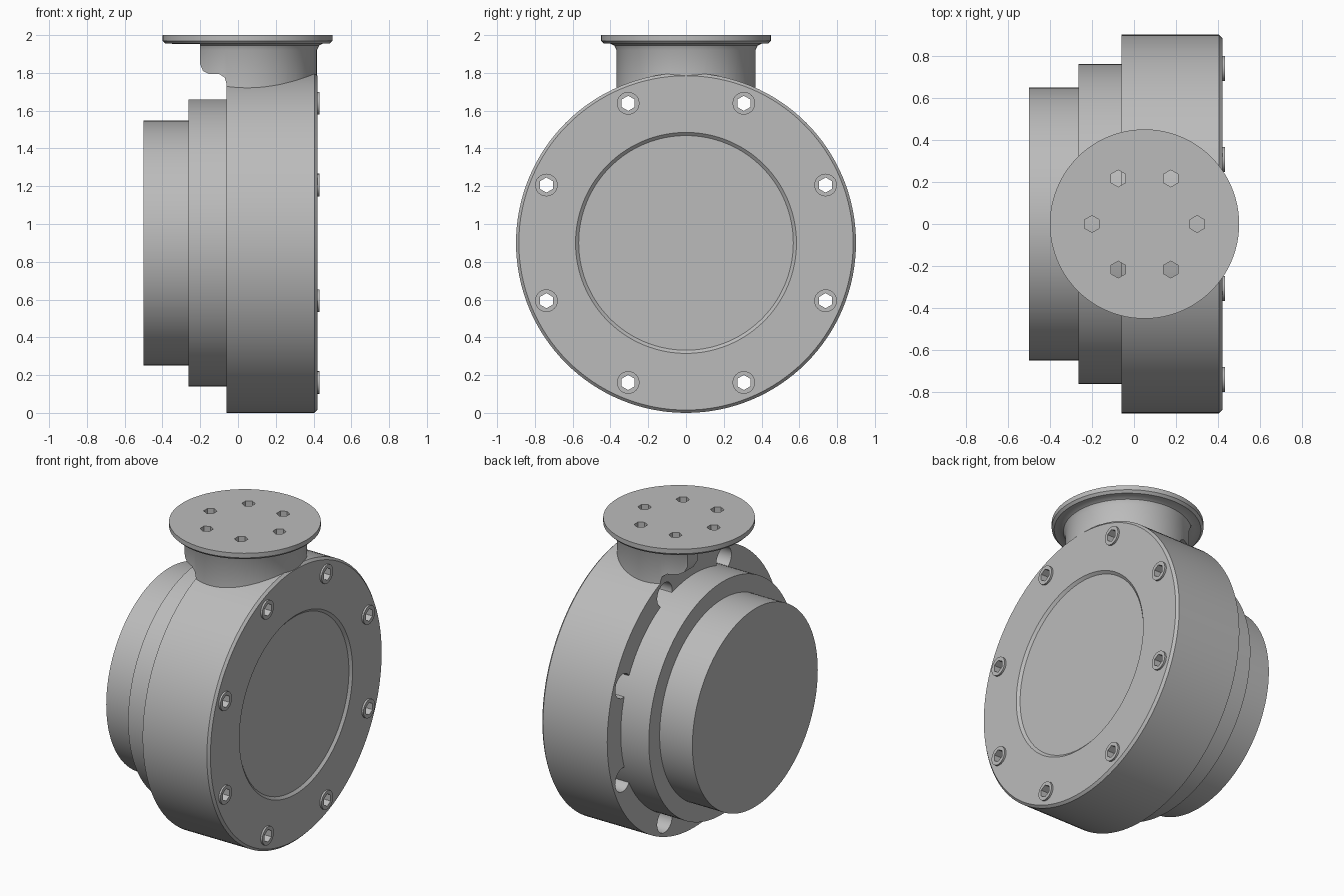
import bpy, bmesh, math
from mathutils import Vector

cube = bpy.data.objects.get("Cube")
if cube:
    bpy.data.objects.remove(cube, do_unlink=True)

CZ = 0.9            # height of the main axis
NECK_X = 0.05       # centre of the top port

steel = bpy.data.materials.new("plain_grey")
steel.use_nodes = True
GREY = (0.5, 0.5, 0.5, 1)
steel.diffuse_color = GREY
steel.node_tree.nodes["Principled BSDF"].inputs["Base Color"].default_value = GREY


def finish(name, bm):
    bmesh.ops.recalc_face_normals(bm, faces=bm.faces)
    mesh = bpy.data.meshes.new(name)
    bm.to_mesh(mesh)
    bm.free()
    mesh.materials.append(steel)
    obj = bpy.data.objects.new(name, mesh)
    bpy.context.collection.objects.link(obj)
    return obj


def lathe(name, profile, centre, axis, steps=128):
    """Spin (position along axis, radius) points around a world axis."""
    bm = bmesh.new()
    centre, axis = Vector(centre), Vector(axis)
    out = Vector((0, 1, 0))
    verts = [bm.verts.new(centre + axis * a + out * r) for a, r in profile]
    edges = [bm.edges.new(p) for p in zip(verts, verts[1:])]
    bmesh.ops.spin(bm, geom=verts + edges, cent=centre, axis=axis,
                   angle=math.tau, steps=steps, use_duplicate=False)
    bmesh.ops.remove_doubles(bm, verts=bm.verts, dist=1e-5)
    return finish(name, bm)


def add_prism(bm, points, vec):
    base = bm.faces.new([bm.verts.new(p) for p in points])
    res = bmesh.ops.extrude_face_region(bm, geom=[base], use_keep_orig=True)
    moved = [v for v in res["geom"] if isinstance(v, bmesh.types.BMVert)]
    bmesh.ops.translate(bm, verts=moved, vec=vec)


def ring_angles(n, offset=0.0):
    return [math.tau * (i + offset) / n for i in range(n)]


def bolt_circle(name, radius, x0, x1, sides):
    """Eight prisms along x, spread round the main axis."""
    bm = bmesh.new()
    for a in ring_angles(8, 0.5):
        y, z = 0.8 * math.cos(a), CZ + 0.8 * math.sin(a)
        pts = [(x0, y + radius * math.sin(t), z + radius * math.cos(t))
               for t in ring_angles(sides)]
        add_prism(bm, pts, (x1 - x0, 0, 0))
    return finish(name, bm)


def boolean(target, tool, operation):
    mod = target.modifiers.new("combine", "BOOLEAN")
    mod.operation, mod.object, mod.solver = operation, tool, "EXACT"
    bpy.ops.object.select_all(action="DESELECT")
    bpy.context.view_layer.objects.active = target
    target.select_set(True)
    bpy.ops.object.modifier_apply(modifier=mod.name)
    bpy.data.objects.remove(tool, do_unlink=True)


# Stepped rear drum
drum = lathe("rear_drum", [(-0.5, 0), (-0.5, 0.648), (-0.263, 0.648), (-0.263, 0.76),
                           (0.3, 0.76), (0.3, 0)], (0, 0, CZ), (1, 0, 0))

# Main housing with bevelled rim and shallow recessed cover
housing = lathe("housing", [(-0.06, 0), (-0.06, 0.9), (0.405, 0.9), (0.42, 0.885),
                            (0.42, 0.585), (0.405, 0.568), (0.405, 0)],
                (0, 0, CZ), (1, 0, 0))

# Hollow top port with its flange
port = lathe("top_port", [(2, 0), (2, 0.45), (1.97, 0.45), (1.955, 0.435), (1.955, 0.4),
                          (1.945, 0.38), (1.92, 0.368), (1.6, 0.368), (1.6, 0.3),
                          (1.957, 0.3), (1.957, 0)], (NECK_X, 0, 0), (0, 0, 1), 96)

# Trim the rear of the port to clear the drum
bm = bmesh.new()
trim = [(-0.6, 1.5), (-0.06, 1.5), (-0.06, 1.74), (-0.07, 1.775), (-0.1, 1.795),
        (-0.155, 1.795), (-0.185, 1.81), (-0.2, 1.845), (-0.2, 1.953), (-0.6, 1.953)]
add_prism(bm, [(x, -0.6, z) for x, z in trim], (0, 1.2, 0))
boolean(port, finish("port_trim", bm), "DIFFERENCE")

# Six hexagonal flange holes
bm = bmesh.new()
for a in ring_angles(6):
    cx, cy = NECK_X + 0.25 * math.cos(a), 0.25 * math.sin(a)
    add_prism(bm, [(cx + 0.04 * math.sin(t), cy + 0.04 * math.cos(t), 1.9)
                   for t in ring_angles(6)], (0, 0, 0.2))
boolean(port, finish("flange_holes", bm), "DIFFERENCE")

# Merge, then add bolt bosses, rear pockets and through holes
boolean(housing, port, "UNION")
boolean(housing, bolt_circle("bosses", 0.06, 0.38, 0.432, 24), "UNION")
boolean(housing, bolt_circle("pockets", 0.078, -0.1, 0.25, 24), "DIFFERENCE")
boolean(housing, bolt_circle("bolt_holes", 0.04, 0.2, 0.5, 6), "DIFFERENCE")

bpy.ops.object.select_all(action="DESELECT")
for obj in (drum, housing):
    obj.select_set(True)
bpy.context.view_layer.objects.active = housing
bpy.ops.object.shade_smooth_by_angle(angle=math.radians(30))
